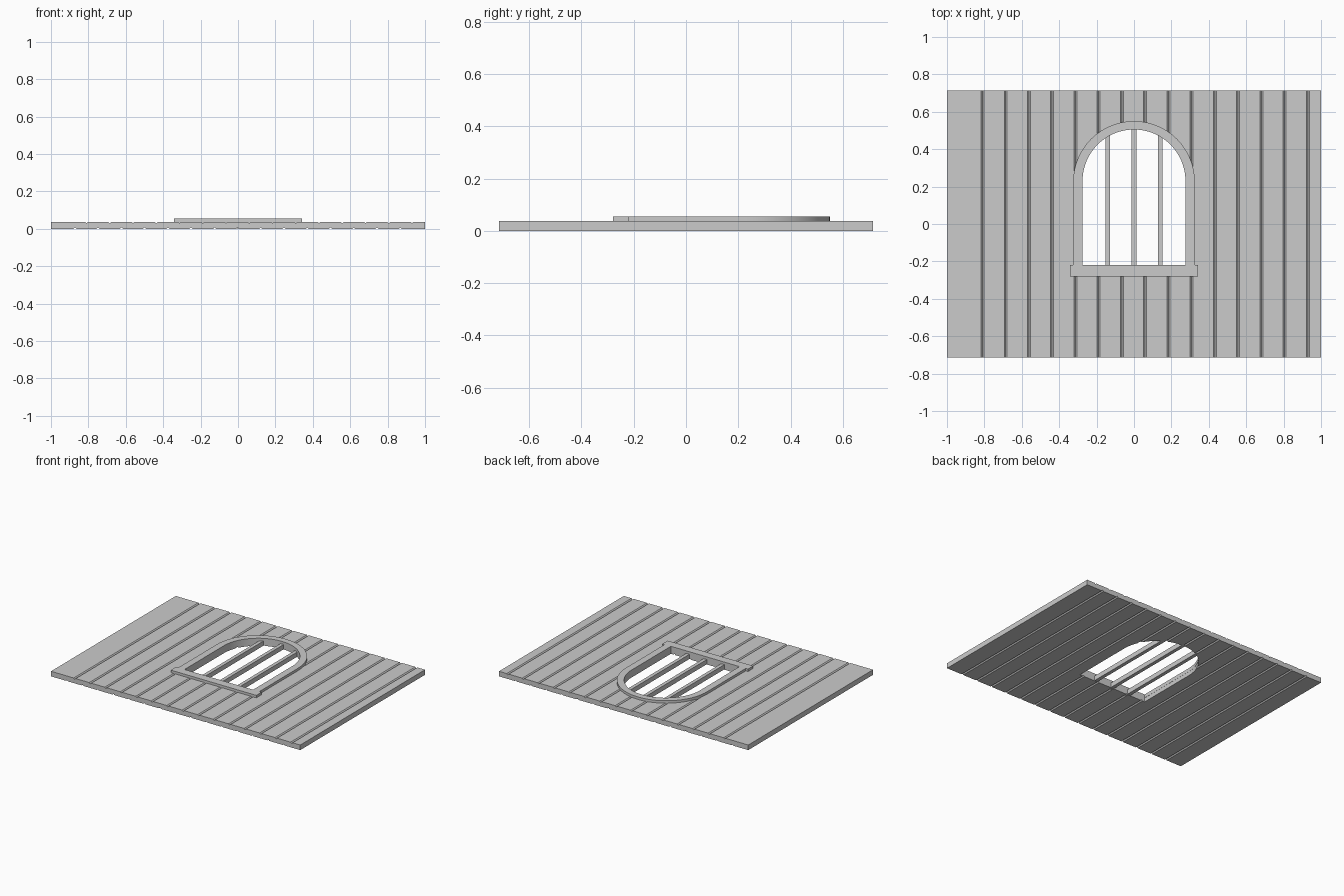
import bpy, bmesh, math

cube = bpy.data.objects.get("Cube")
if cube:
    bpy.data.objects.remove(cube, do_unlink=True)

HALF_X, HALF_Y, THICK, TOP = 1.0, 0.715, 0.037, 0.055
PITCH, GROOVE, DEPTH = 0.1243, 0.008, 0.008
SILL_Y = -0.22

grey = bpy.data.materials.new("plain grey")
grey.use_nodes = True
grey.diffuse_color = (0.6, 0.6, 0.6, 1)
grey.node_tree.nodes["Principled BSDF"].inputs["Base Color"].default_value = (0.6, 0.6, 0.6, 1)


def prism(name, outline, direction):
    """Extrude a flat closed outline into a solid."""
    bm = bmesh.new()
    face = bm.faces.new([bm.verts.new(p) for p in outline])
    grown = bmesh.ops.extrude_face_region(bm, geom=[face])["geom"]
    bmesh.ops.translate(bm, vec=direction,
                        verts=[v for v in grown if isinstance(v, bmesh.types.BMVert)])
    bmesh.ops.recalc_face_normals(bm, faces=bm.faces)
    mesh = bpy.data.meshes.new(name)
    bm.to_mesh(mesh)
    bm.free()
    mesh.materials.append(grey)
    obj = bpy.data.objects.new(name, mesh)
    bpy.context.collection.objects.link(obj)
    return obj


def box(name, x0, x1, y0, y1, z0, z1):
    return prism(name, [(x0, y0, z0), (x1, y0, z0), (x1, y1, z0), (x0, y1, z0)],
                 (0, 0, z1 - z0))


def arch(radius, centre_y, base_y, z, steps=40):
    """Open path up one jamb, over the round head and down the other jamb."""
    head = [(radius * math.cos(math.pi * i / steps),
             centre_y + radius * math.sin(math.pi * i / steps), z)
            for i in range(steps + 1)]
    return [(radius, base_y, z)] + head + [(-radius, base_y, z)]


def smooth(obj):
    bpy.ops.object.select_all(action='DESELECT')
    obj.select_set(True)
    bpy.context.view_layer.objects.active = obj
    bpy.ops.object.shade_smooth_by_angle(angle=math.radians(30))


# Plank wall: V grooves on the top, staggered half a plank on the underside
def grooves(start, z, dz, count):
    points = []
    for i in range(count):
        x = start + i * PITCH
        points += [(x - GROOVE, -HALF_Y, z), (x, -HALF_Y, z + dz), (x + GROOVE, -HALF_Y, z)]
    return points


top_edge = grooves(-0.81, THICK, -DEPTH, 15)
under_edge = grooves(-0.81 - PITCH / 2, 0, DEPTH, 15)
profile = ([(-HALF_X, -HALF_Y, THICK)] + top_edge + [(HALF_X, -HALF_Y, THICK), (HALF_X, -HALF_Y, 0)]
           + under_edge[::-1] + [(-HALF_X, -HALF_Y, 0)])
wall = prism("plank_wall", profile, (0, 2 * HALF_Y, 0))

# Arched opening through the wall
cutter = prism("opening_cutter", arch(0.276, 0.23, SILL_Y, -0.1), (0, 0, 0.3))
cut = wall.modifiers.new("opening", 'BOOLEAN')
cut.operation = 'DIFFERENCE'
cut.solver = 'EXACT'
cut.object = cutter
bpy.context.view_layer.objects.active = wall
wall.select_set(True)
bpy.ops.object.modifier_apply(modifier=cut.name)
bpy.data.objects.remove(cutter, do_unlink=True)
smooth(wall)

# Raised window surround and sill
base = THICK - DEPTH
frame = prism("window_frame",
              arch(0.325, 0.225, SILL_Y, base) + arch(0.275, 0.23, SILL_Y, base)[::-1],
              (0, 0, TOP - base))
smooth(frame)
box("window_sill", -0.343, 0.343, -0.28, SILL_Y, base, TOP)

# Upright bars, ends buried in the wall
for label, x, end in (("right", -0.14, 0.48), ("middle", 0, 0.515), ("left", 0.14, 0.48)):
    box(label + "_bar", x - 0.013, x + 0.013, SILL_Y - 0.02, end, 0.002, THICK - 0.001)
